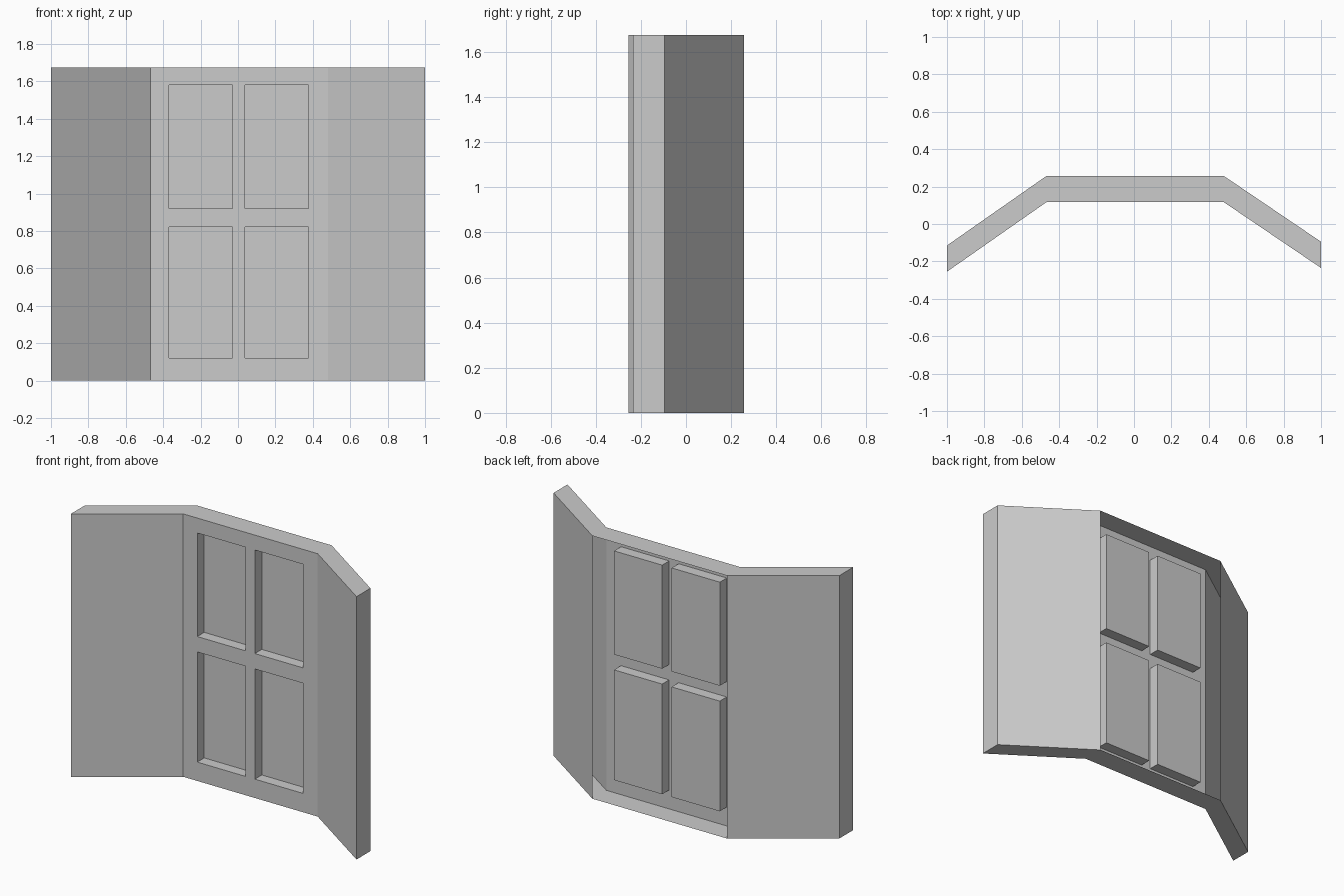
import bpy, bmesh

if "Cube" in bpy.data.objects:
    bpy.data.objects.remove(bpy.data.objects["Cube"])

H = 1.675          # wall height
T = 0.14           # wall thickness
DEPTH = 0.07       # panel recess depth
# front line of the folded wall, left to right (x, y)
PATH = [(-1.0, -0.255), (-0.468, 0.117), (0.48, 0.117), (1.0, -0.235)]


def finish(bm, name):
    mesh = bpy.data.meshes.new(name)
    bm.to_mesh(mesh)
    bm.free()
    obj = bpy.data.objects.new(name, mesh)
    bpy.context.collection.objects.link(obj)
    return obj


# Hollow folded wall: top, bottom, ends and wing faces, open behind the middle
bm = bmesh.new()
cols = [{(b, t): bm.verts.new((x, y + b * T, t * H)) for b in (0, 1) for t in (0, 1)}
        for x, y in PATH]
for i, (p, q) in enumerate(zip(cols, cols[1:])):
    bm.faces.new((p[0, 1], q[0, 1], q[1, 1], p[1, 1]))      # top
    bm.faces.new((p[0, 0], p[1, 0], q[1, 0], q[0, 0]))      # bottom
    if i != 1:
        bm.faces.new((p[0, 0], q[0, 0], q[0, 1], p[0, 1]))  # wing front
        bm.faces.new((q[1, 0], p[1, 0], p[1, 1], q[1, 1]))  # wing back
a, z = cols[0], cols[-1]
bm.faces.new((a[1, 0], a[0, 0], a[0, 1], a[1, 1]))          # left end
bm.faces.new((z[0, 0], z[1, 0], z[1, 1], z[0, 1]))          # right end
finish(bm, "wall_shell")

# Middle front sheet: a grid whose four panel cells are pushed back
xs = [PATH[1][0], -0.369, -0.03, 0.037, 0.376, PATH[2][0]]
zs = [0, 0.12, 0.822, 0.92, 1.58, H]
bm = bmesh.new()
grid = [[bm.verts.new((x, PATH[1][1], zz)) for zz in zs] for x in xs]
panels = []
for i in range(5):
    for j in range(5):
        f = bm.faces.new((grid[i][j], grid[i + 1][j], grid[i + 1][j + 1], grid[i][j + 1]))
        if i in (1, 3) and j in (1, 3):
            panels.append(f)
pushed = bmesh.ops.extrude_discrete_faces(bm, faces=panels)["faces"]
bmesh.ops.translate(bm, vec=(0, DEPTH, 0), verts=[v for f in pushed for v in f.verts])
finish(bm, "panelled_front")
